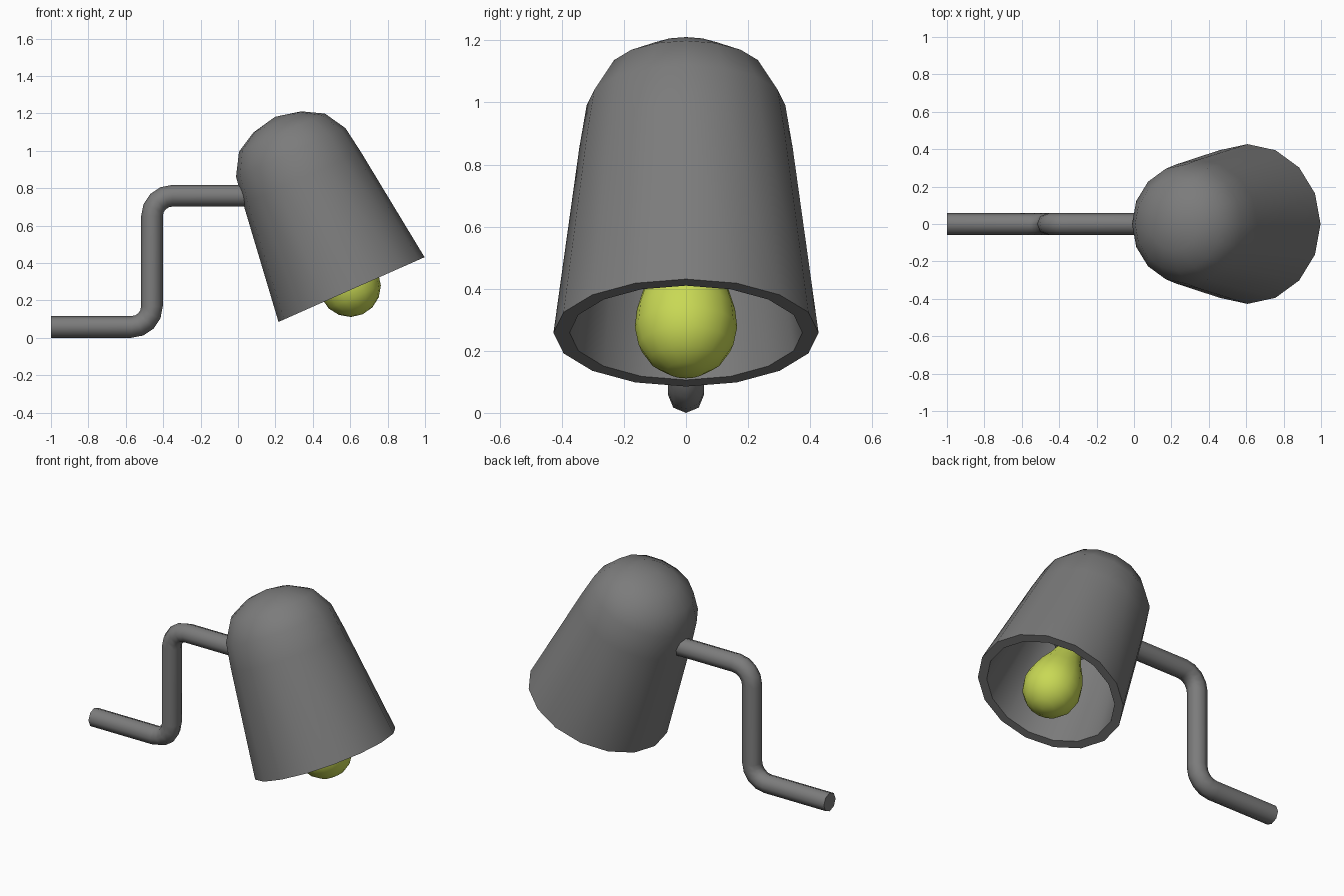
import bpy, bmesh, math
from mathutils import Vector, Matrix

if "Cube" in bpy.data.objects:
    bpy.data.objects.remove(bpy.data.objects["Cube"])

TILT = Matrix.Translation((0.607, 0, 0.258)) @ Matrix.Rotation(math.radians(-23.9), 4, 'Y')


def material(name, rgb):
    m = bpy.data.materials.new(name)
    m.diffuse_color = (*rgb, 1)
    m.use_nodes = True
    m.node_tree.nodes["Principled BSDF"].inputs["Base Color"].default_value = m.diffuse_color
    return m


GREY = material("grey_metal", (0.2, 0.2, 0.2))
YELLOW = material("yellow_glass", (0.58, 0.69, 0.09))


def finish(name, bm, mat, angle=52):
    bmesh.ops.remove_doubles(bm, verts=bm.verts, dist=1e-5)
    bmesh.ops.recalc_face_normals(bm, faces=bm.faces)
    me = bpy.data.meshes.new(name)
    bm.to_mesh(me)
    bm.free()
    me.materials.append(mat)
    ob = bpy.data.objects.new(name, me)
    bpy.context.collection.objects.link(ob)
    bpy.ops.object.select_all(action='DESELECT')
    ob.select_set(True)
    bpy.context.view_layer.objects.active = ob
    bpy.ops.object.shade_smooth_by_angle(angle=math.radians(angle))
    return ob


def bridge(bm, rings):
    n = len(rings[0])
    for a, b in zip(rings, rings[1:]):
        for i in range(n):
            j = (i + 1) % n
            bm.faces.new((a[i], a[j], b[j], b[i]))


def lathe(name, profile, mat, sides=16):
    """Spin (radius, height) points round the tilted lamp axis."""
    bm = bmesh.new()
    rings = []
    for r, h in profile:
        rings.append([bm.verts.new(TILT @ Vector((
            r * math.cos(2 * math.pi * i / sides),
            r * math.sin(2 * math.pi * i / sides), h))) for i in range(sides)])
    bridge(bm, rings)
    # collapse the poles
    bmesh.ops.remove_doubles(bm, verts=bm.verts, dist=1e-5)
    bmesh.ops.dissolve_degenerate(bm, edges=bm.edges, dist=1e-5)
    return finish(name, bm, mat)


# Lamp shade: outer wall, flat rim and inner wall
outer = [(0, 1.01), (0.14, 0.98), (0.251, 0.918), (0.32, 0.802), (0.344, 0.65), (0.427, 0)]
inner = [(0.375, 0), (0.292, 0.65), (0.27, 0.78), (0.21, 0.875), (0.12, 0.93), (0, 0.955)]
lathe("lamp_shade", outer + inner, GREY)

# Pear-shaped bulb
R, C = 0.165, 0.02
bulb = [(R * math.sin(math.radians(a)), C - R * math.cos(math.radians(a)))
        for a in (0, 22.5, 45, 67.5, 90)]
bulb += [(0.158, 0.085), (0.135, 0.16), (0.1, 0.24), (0.075, 0.32), (0.07, 0.4), (0, 0.4)]
lathe("bulb", bulb, YELLOW)

# Socket holding the bulb
lathe("bulb_socket", [(0, 0.37), (0.1, 0.37), (0.1, 0.94), (0, 0.94)], GREY)

# Bent wall arm: (x, z, tangent angle) stations with two rounded bends
B, PX, Z0, Z1 = 0.11, -0.46, 0.058, 0.76
stations = [(-1, Z0, 0)]
for k in range(5):
    a = math.radians(22.5 * k)
    stations.append((PX - B + B * math.sin(a), Z0 + B - B * math.cos(a), a))
for k in range(5):
    a = math.radians(90 - 22.5 * k)
    stations.append((PX + B - B * math.sin(a), Z1 - B + B * math.cos(a), a))
stations.append((0.048, Z1, 0))

bm = bmesh.new()
rings = []
for x, z, a in stations:
    ring = []
    for i in range(8):
        t = math.pi / 4 * i
        up, side = 0.058 * math.cos(t), 0.058 * math.sin(t)
        ring.append(bm.verts.new((x - up * math.sin(a), side, z + up * math.cos(a))))
    rings.append(ring)
bridge(bm, rings)
bm.faces.new(rings[0])
bm.faces.new(rings[-1])
finish("wall_arm", bm, GREY)
